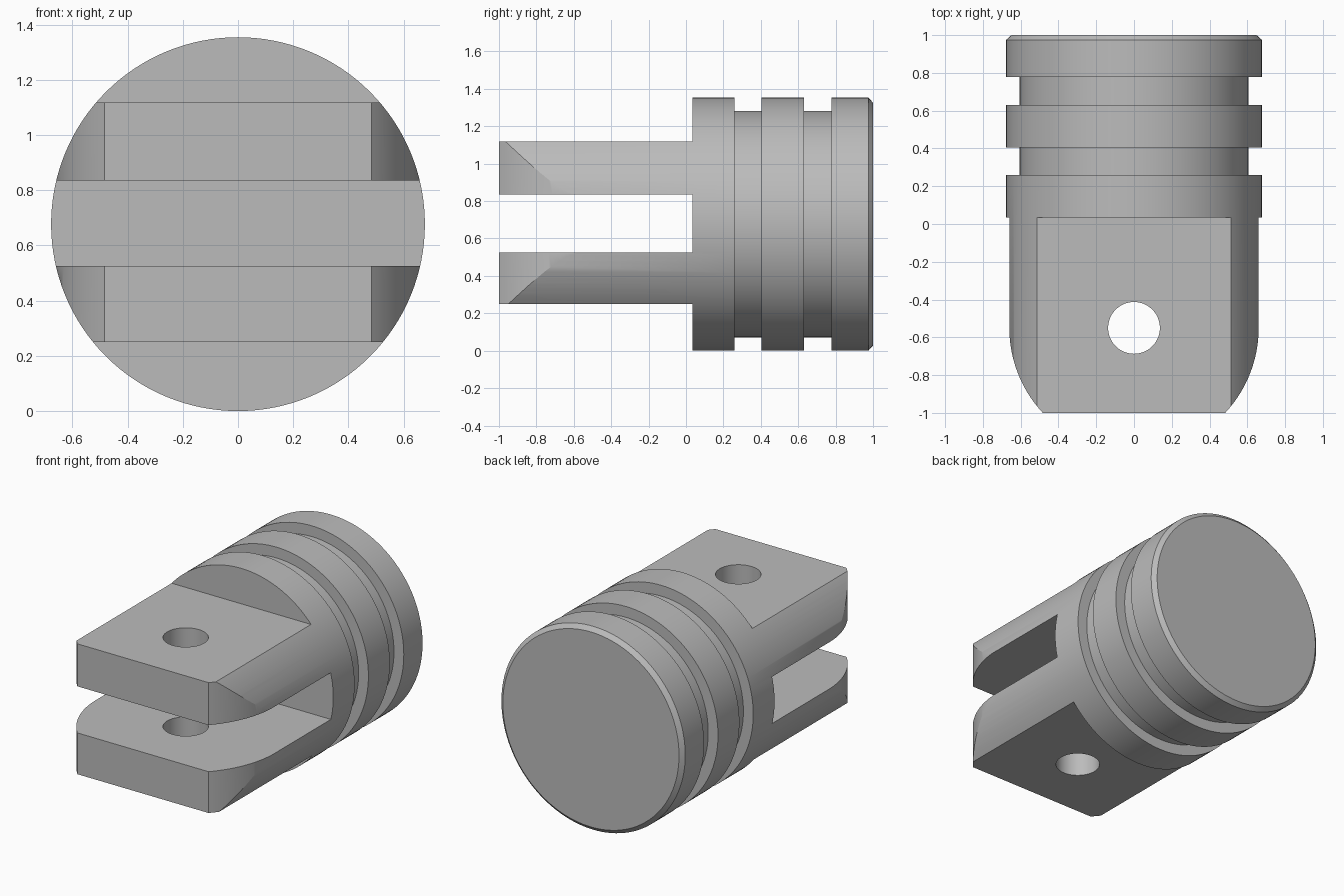
import bpy, bmesh
from math import cos, sin, pi, radians, asin
from mathutils import Vector, Matrix

cube = bpy.data.objects.get("Cube")
if cube:
    bpy.data.objects.remove(cube)

R = 0.677            # outer radius, also the axis height
GROOVE_R = 0.605
SHOULDER_Y = 0.035   # where the fork meets the round body
PIN_Y = -0.55
NOSE_R = 0.66

steel = bpy.data.materials.new("plain grey")
steel.use_nodes = True
grey = (0.5, 0.5, 0.5, 1)
steel.diffuse_color = grey
steel.node_tree.nodes["Principled BSDF"].inputs["Base Color"].default_value = grey


def make_object(name, bm):
    bmesh.ops.recalc_face_normals(bm, faces=bm.faces)
    mesh = bpy.data.meshes.new(name)
    bm.to_mesh(mesh)
    bm.free()
    mesh.materials.append(steel)
    obj = bpy.data.objects.new(name, mesh)
    bpy.context.collection.objects.link(obj)
    return obj


def box(name, y0, y1, z0, z1):
    bm = bmesh.new()
    size = Matrix.Diagonal((2, y1 - y0, z1 - z0, 1))
    place = Matrix.Translation((0, (y0 + y1) / 2, (z0 + z1) / 2))
    bmesh.ops.create_cube(bm, size=1, matrix=place @ size)
    return make_object(name, bm)


def prism(name, outline):
    """Extrude a plan outline straight up through the whole height."""
    bm = bmesh.new()
    face = bm.faces.new([bm.verts.new((x, y, -0.2)) for x, y in outline])
    top = bmesh.ops.extrude_face_region(bm, geom=[face])["geom"]
    bmesh.ops.translate(bm, vec=(0, 0, 1.8),
                        verts=[v for v in top if isinstance(v, bmesh.types.BMVert)])
    return make_object(name, bm)


def lathe(name, profile, steps=128):
    """Turn a (radius, y) profile around the long axis."""
    bm = bmesh.new()
    rings = []
    for r, y in profile:
        rings.append([bm.verts.new((r * cos(2 * pi * i / steps), y,
                                    R + r * sin(2 * pi * i / steps)))
                      for i in range(steps)])
    for a, b in zip(rings, rings[1:]):
        for i in range(steps):
            j = (i + 1) % steps
            bm.faces.new((a[i], a[j], b[j], b[i]))
    bm.faces.new(rings[0])
    bm.faces.new(rings[-1])
    return make_object(name, bm)


def boolean(target, cutter, operation):
    mod = target.modifiers.new(cutter.name, "BOOLEAN")
    mod.operation = operation
    mod.solver = "EXACT"
    mod.object = cutter
    bpy.context.view_layer.objects.active = target
    bpy.ops.object.modifier_apply(modifier=mod.name)
    bpy.data.objects.remove(cutter)


# Turned body with two ring grooves and a chamfered back rim
profile = [(R, -1)]
for start, end in ((0.26, 0.405), (0.63, 0.777)):
    profile += [(R, start), (GROOVE_R, start), (GROOVE_R, end), (R, end)]
profile += [(R, 0.975), (R - 0.028, 1)]
clevis = lathe("clevis_body", profile)

# Flats above and below, and the slot between the two prongs
for name, z0, z1 in (("lower_flat", -0.2, 0.25),
                     ("fork_slot", 0.525, 0.835),
                     ("upper_flat", 1.118, 1.6)):
    boolean(clevis, box(name, -1.3, SHOULDER_Y, z0, z1), "DIFFERENCE")

# Nose of the prongs rounded about the pin, ending in a flat front
reach = asin(0.4499 / NOSE_R)
arc = [(NOSE_R * cos(reach * i / 24), PIN_Y - NOSE_R * sin(reach * i / 24))
       for i in range(25)]
arc[-1] = (arc[-1][0], -1.1)
arc.insert(-1, (arc[-1][0], -1))
right_half = [(0.9, 1.2), (0.9, -0.1), (NOSE_R, -0.1)] + arc
outline = right_half + [(-x, y) for x, y in reversed(right_half)]
boolean(clevis, prism("nose_shape", outline), "INTERSECT")

# Pin hole through both prongs
hole = [(0.137 * cos(2 * pi * i / 64), PIN_Y + 0.137 * sin(2 * pi * i / 64))
        for i in range(64)]
boolean(clevis, prism("pin_hole", hole), "DIFFERENCE")

# Smooth round faces with crisp edges
bpy.ops.object.select_all(action="DESELECT")
clevis.select_set(True)
bpy.context.view_layer.objects.active = clevis
bpy.ops.object.shade_smooth_by_angle(angle=radians(25))
